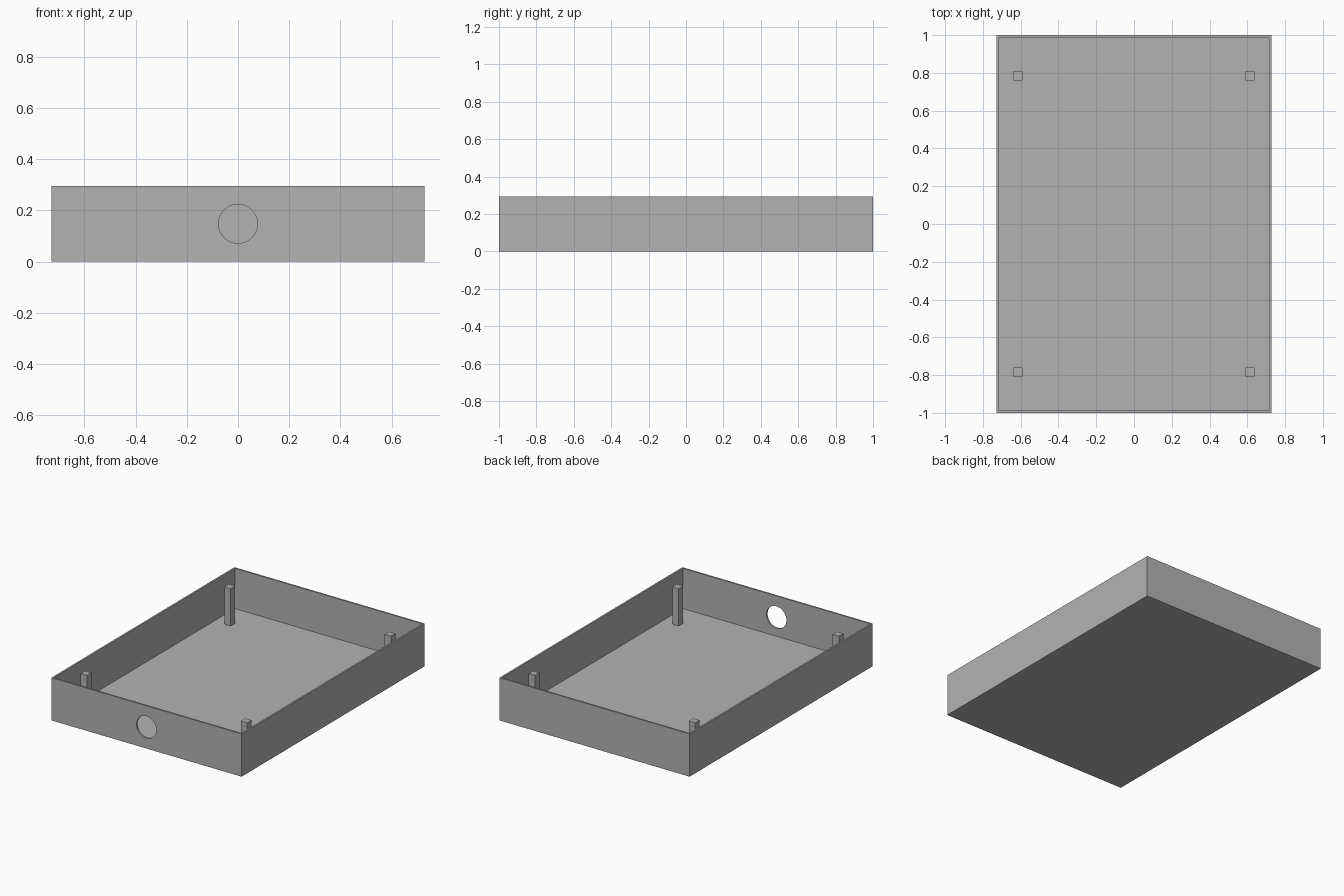
import bpy
import bmesh
from math import radians
from mathutils import Matrix, Vector

HALF_X, HALF_Y, HEIGHT = 0.728, 1.0, 0.295
WALL = 0.017
POST_SIZE, POST_TOP = 0.048, 0.275
HOLE_RADIUS, HOLE_Z = 0.076, 0.148

cube = bpy.data.objects.get("Cube")
if cube:
    bpy.data.objects.remove(cube, do_unlink=True)

# Single plain grey material
grey = bpy.data.materials.new("plain_grey")
grey.use_nodes = True
colour = (0.45, 0.45, 0.45, 1)
grey.diffuse_color = colour
grey.node_tree.nodes["Principled BSDF"].inputs["Base Color"].default_value = colour


def add_object(name, bm):
    mesh = bpy.data.meshes.new(name)
    bm.to_mesh(mesh)
    bm.free()
    mesh.materials.append(grey)
    obj = bpy.data.objects.new(name, mesh)
    bpy.context.collection.objects.link(obj)
    return obj


def box(low, high):
    low, high = Vector(low), Vector(high)
    bm = bmesh.new()
    place = Matrix.Translation((low + high) / 2) @ Matrix.Diagonal((*(high - low), 1))
    bmesh.ops.create_cube(bm, size=1, matrix=place)
    return bm


# Open tray: inset the top of a box and sink it to the floor
bm = box((-HALF_X, -HALF_Y, 0), (HALF_X, HALF_Y, HEIGHT))
top = max(bm.faces, key=lambda f: f.calc_center_median().z)
bmesh.ops.inset_region(bm, faces=[top], thickness=WALL)
sunk = bmesh.ops.extrude_discrete_faces(bm, faces=[top])["faces"][0]
bmesh.ops.translate(bm, verts=sunk.verts, vec=(0, 0, WALL - HEIGHT))
bmesh.ops.recalc_face_normals(bm, faces=bm.faces)
tray = add_object("tray", bm)

# Round hole through the front wall
bm = bmesh.new()
bmesh.ops.create_cone(bm, cap_ends=True, segments=64, radius1=HOLE_RADIUS,
                      radius2=HOLE_RADIUS, depth=0.2,
                      matrix=Matrix.Translation((0, -HALF_Y, HOLE_Z))
                      @ Matrix.Rotation(radians(90), 4, 'X'))
cutter = add_object("hole_cutter", bm)
cutter.hide_render = True
cut = tray.modifiers.new("front_hole", 'BOOLEAN')
cut.operation = 'DIFFERENCE'
cut.solver = 'EXACT'
cut.object = cutter
bpy.ops.object.select_all(action='DESELECT')
tray.select_set(True)
bpy.context.view_layer.objects.active = tray
bpy.ops.object.modifier_apply(modifier=cut.name)
bpy.data.objects.remove(cutter, do_unlink=True)
bpy.ops.object.shade_smooth_by_angle(angle=radians(30))

# Four square corner posts standing on the floor
for side, sx in (("left", 1), ("right", -1)):
    for end, sy in (("front", -1), ("back", 1)):
        x, y, h = sx * 0.613, sy * 0.785, POST_SIZE / 2
        add_object(f"{end}_{side}_post",
                   box((x - h, y - h, WALL / 2), (x + h, y + h, POST_TOP)))
